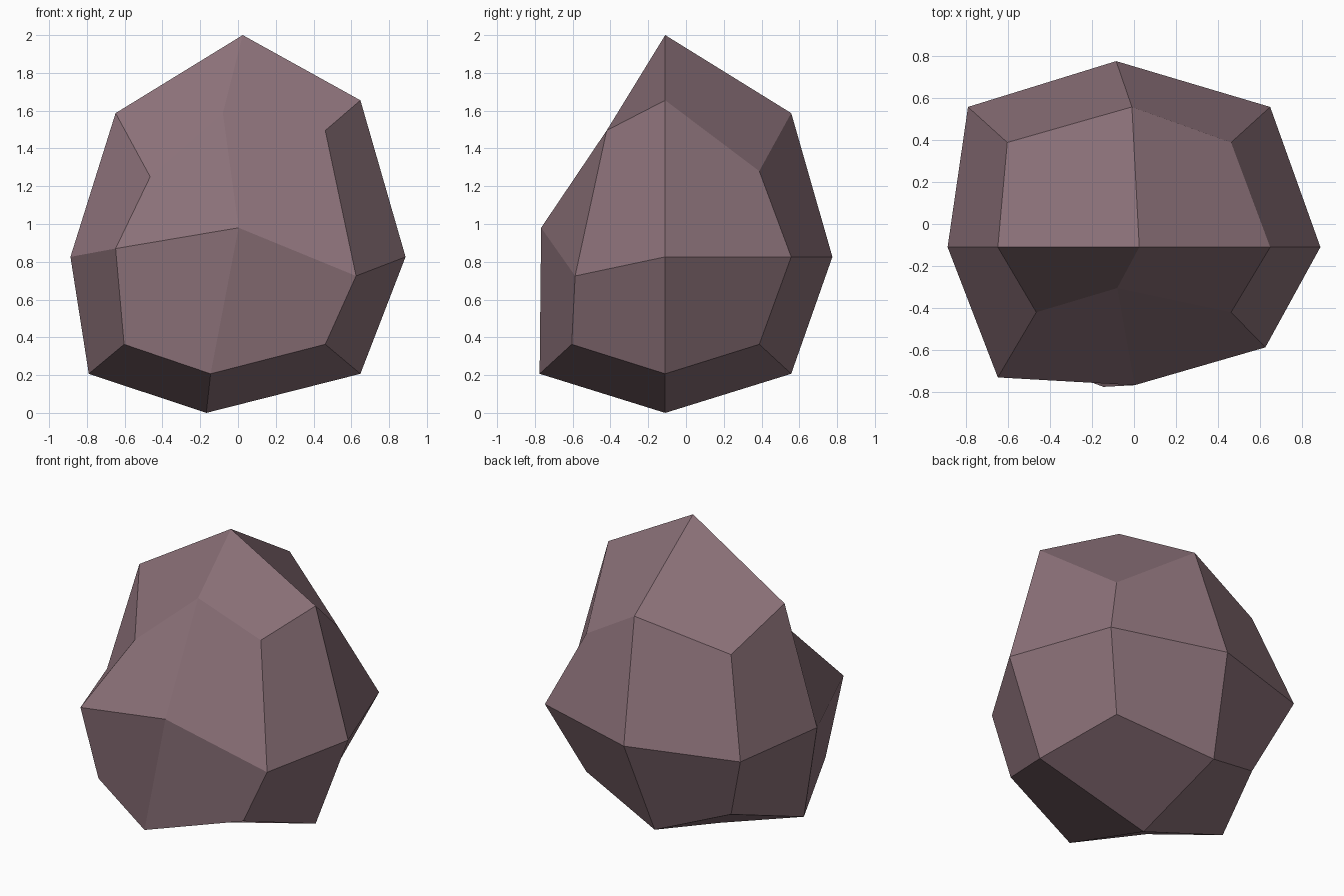
import bpy, bmesh

if "Cube" in bpy.data.objects:
    bpy.data.objects.remove(bpy.data.objects["Cube"])

# Rounded base boulder: reach by kind of point (1 face centre, 2 edge middle, 3 corner)
REACH_X = {1: 0.887, 2: 0.648, 3: 0.462}
BACK_Y = {1: 0.775, 2: 0.557, 3: 0.388}
FRONT_Y = {1: -0.767, 2: -0.65, 3: -0.605}
TOP_Z = {1: 2.0, 2: 1.587, 3: 1.28}
BOTTOM_Z = {1: 0.0, 2: 0.207, 3: 0.363}

# Chips and bulges, keyed by direction on the cube; only changed axes are given
CHIPS = {
    (0, 0, 1): {0: 0.025},
    (1, 0, 1): {2: 1.655},
    (0, 1, 1): {0: -0.01},
    (0, -1, 1): {0: -0.08, 1: -0.305},
    (1, -1, 1): {1: -0.42, 2: 1.495},
    (-1, -1, 1): {0: -0.465, 1: -0.42, 2: 1.25},
    (-1, 1, 1): {2: 1.425},
    (-1, -1, 0): {1: -0.73, 2: 0.87},
    (1, -1, 0): {0: 0.625, 1: -0.587, 2: 0.725},
    (0, -1, 0): {0: 0.003, 2: 0.98},
    (0, 1, 0): {0: -0.085},
    (-1, 1, 0): {0: -0.79},
    (0, -1, -1): {0: -0.145, 1: -0.775},
    (0, 1, -1): {0: -0.16},
    (0, 0, -1): {0: -0.168},
    (-1, 0, -1): {0: -0.79},
}


def rock_point(i, j, k):
    n = abs(i) + abs(j) + abs(k)
    x = i * REACH_X[n]
    if n == 3 and i < 0:
        x = -0.603                     # left corners bulge outwards
    y = -0.11 if j == 0 else (BACK_Y if j > 0 else FRONT_Y)[n]
    z = 0.826 if k == 0 else (TOP_Z if k > 0 else BOTTOM_Z)[n]
    p = [x, y, z]
    for axis, value in CHIPS.get((i, j, k), {}).items():
        p[axis] = value
    return p


# Boulder: cube with one cut each way, pushed into shape
bm = bmesh.new()
bmesh.ops.create_cube(bm, size=2)
bmesh.ops.subdivide_edges(bm, edges=bm.edges[:], cuts=1, use_grid_fill=True)
bm.verts.index_update()

# Start every quad at its cube corner so it folds from corner to face centre
keys = [tuple(round(c) for c in v.co) for v in bm.verts]
quads = []
for f in bm.faces:
    ids = [v.index for v in f.verts]
    start = max(range(4), key=lambda n: sum(map(abs, keys[ids[n]])))
    quads.append(ids[start:] + ids[:start])
bm.free()

mesh = bpy.data.meshes.new("boulder")
mesh.from_pydata([rock_point(*key) for key in keys], [], quads)

stone = bpy.data.materials.new("mauve stone")
stone.diffuse_color = (0.26, 0.165, 0.19, 1)
stone.use_nodes = True
stone.node_tree.nodes["Principled BSDF"].inputs["Base Color"].default_value = stone.diffuse_color
mesh.materials.append(stone)
bpy.context.collection.objects.link(bpy.data.objects.new("boulder", mesh))
